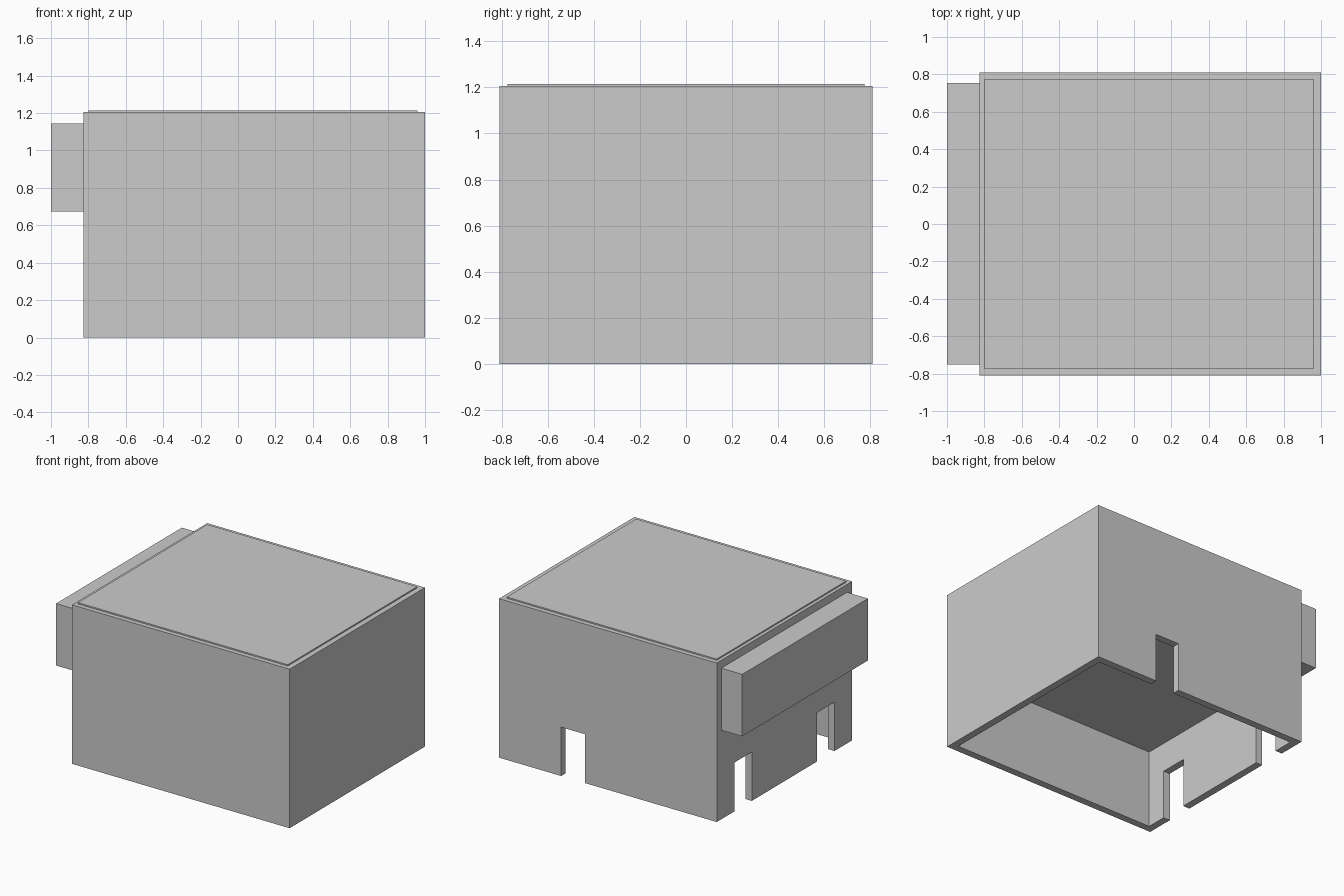
import bpy
import bmesh
from mathutils import Vector

if "Cube" in bpy.data.objects:
    bpy.data.objects.remove(bpy.data.objects["Cube"])


def box(name, x, y, z):
    """Axis-aligned box from (min, max) ranges."""
    bm = bmesh.new()
    bmesh.ops.create_cube(bm, size=1)
    for v in bm.verts:
        v.co = Vector([r[0] if c < 0 else r[1] for c, r in zip(v.co, (x, y, z))])
    mesh = bpy.data.meshes.new(name)
    bm.to_mesh(mesh)
    bm.free()
    obj = bpy.data.objects.new(name, mesh)
    bpy.context.collection.objects.link(obj)
    return obj


def cut(target, cutter):
    """Subtract cutter from target, then remove it."""
    cutter.hide_render = True
    mod = target.modifiers.new("cut", 'BOOLEAN')
    mod.operation = 'DIFFERENCE'
    mod.solver = 'EXACT'
    mod.object = cutter
    bpy.context.view_layer.objects.active = target
    bpy.ops.object.modifier_apply(modifier=mod.name)
    bpy.data.objects.remove(cutter)


LEFT, RIGHT, DEPTH, TOP = -0.825, 1.0, 0.81, 1.205
WALL, CEILING, SLOT = 0.055, 0.59, 0.37

# Main housing, hollow from below
housing = box("housing", (LEFT, RIGHT), (-DEPTH, DEPTH), (0, TOP))
cut(housing, box("cavity_cutter", (LEFT + WALL, RIGHT - WALL),
                 (-DEPTH + WALL, DEPTH - WALL), (-0.1, CEILING)))

# Two slots in the left wall, mirrored about y = 0
for s in (-1, 1):
    cut(housing, box("left_slot_cutter", (LEFT - 0.05, LEFT + WALL + 0.02),
                     sorted((s * 0.39, s * 0.60)), (-0.1, SLOT)))

# One slot in the back wall
cut(housing, box("back_slot_cutter", (0.28, 0.48),
                 (DEPTH - WALL - 0.02, DEPTH + 0.05), (-0.1, SLOT)))

# Thin raised panel on the top
box("top_panel", (-0.80, 0.96), (-0.775, 0.775), (TOP - 0.01, TOP + 0.01))

# Block projecting from the left side
box("side_block", (-1.0, LEFT), (-0.75, 0.755), (0.675, 1.145))
